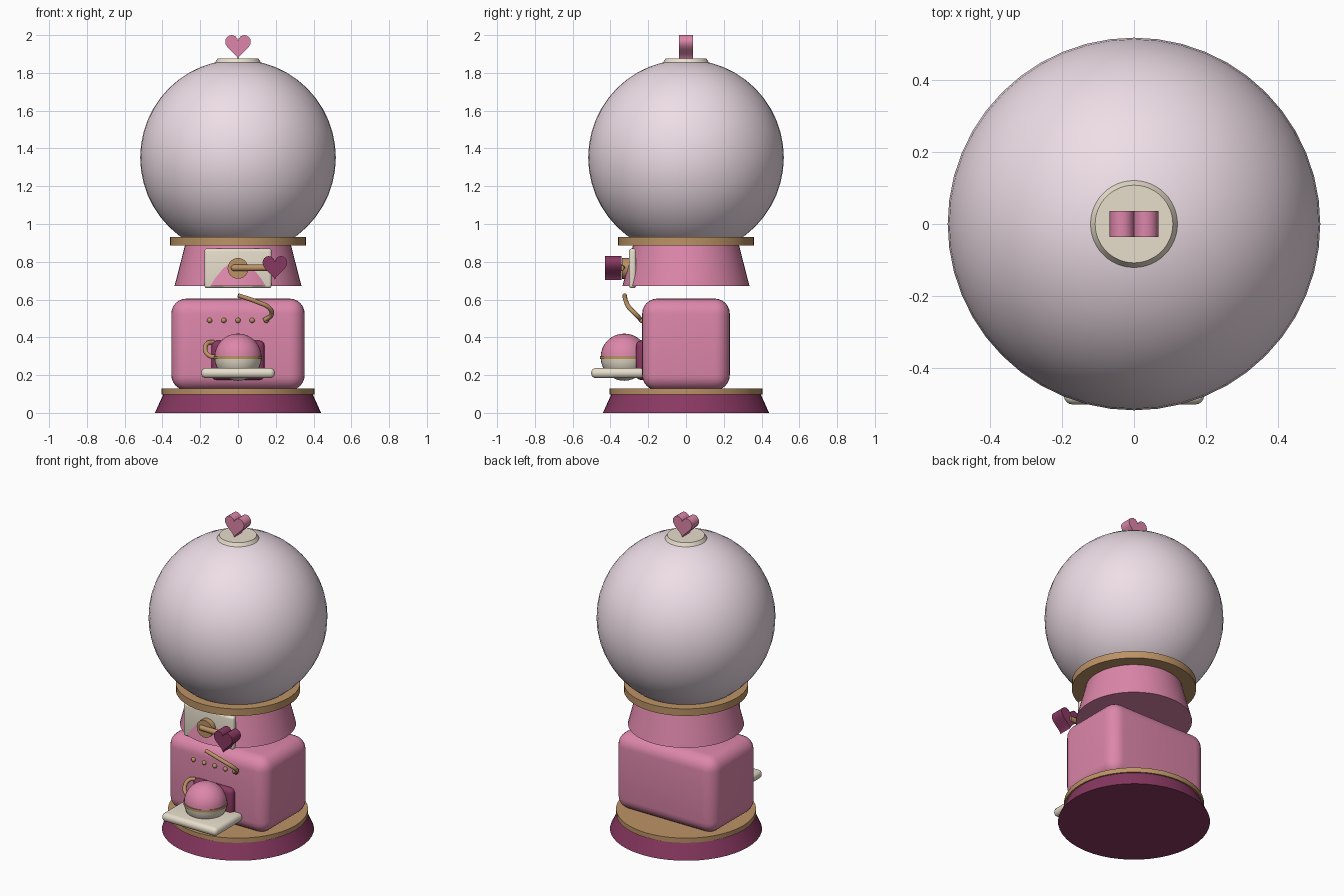
import bpy, bmesh, math
from mathutils import Matrix, Vector

if "Cube" in bpy.data.objects:
    bpy.data.objects.remove(bpy.data.objects["Cube"])


def mat(name, *rgb):
    m = bpy.data.materials.new(name)
    m.diffuse_color = (*rgb, 1)
    m.use_nodes = True
    m.node_tree.nodes["Principled BSDF"].inputs["Base Color"].default_value = m.diffuse_color
    return m


PINK = mat("pink", 0.72, 0.24, 0.40)
BERRY = mat("berry", 0.25, 0.04, 0.12)
GOLD = mat("gold", 0.50, 0.29, 0.13)
CREAM = mat("cream", 0.80, 0.73, 0.60)
GLASS = mat("globe_pink", 0.86, 0.73, 0.80)


def finish(name, bm, m, angle=35):
    bmesh.ops.recalc_face_normals(bm, faces=bm.faces[:])
    me = bpy.data.meshes.new(name)
    bm.to_mesh(me)
    bm.free()
    me.materials.append(m)
    o = bpy.data.objects.new(name, me)
    bpy.context.collection.objects.link(o)
    bpy.ops.object.select_all(action='DESELECT')
    o.select_set(True)
    bpy.context.view_layer.objects.active = o
    bpy.ops.object.shade_smooth_by_angle(angle=math.radians(angle))
    return o


def cone(name, m, z0, z1, r0, r1, centre=(0, 0), n=48):
    bm = bmesh.new()
    bmesh.ops.create_cone(bm, cap_ends=True, segments=n, radius1=r0, radius2=r1, depth=z1 - z0,
                          matrix=Matrix.Translation((*centre, (z0 + z1) / 2)))
    return finish(name, bm, m)


def rod(name, m, a, b, r, n=24):
    a, b = Vector(a), Vector(b)
    d = b - a
    bm = bmesh.new()
    bmesh.ops.create_cone(bm, cap_ends=True, segments=n, radius1=r, radius2=r, depth=d.length,
                          matrix=Matrix.Translation((a + b) / 2) @ d.to_track_quat('Z', 'Y').to_matrix().to_4x4())
    return finish(name, bm, m)


def ball(name, m, c, r, u=48, v=24, keep=0):
    # keep = +1 / -1 leaves only the upper / lower half
    bm = bmesh.new()
    bmesh.ops.create_uvsphere(bm, u_segments=u, v_segments=v, radius=r)
    if keep:
        bmesh.ops.bisect_plane(bm, geom=bm.verts[:] + bm.edges[:] + bm.faces[:], plane_co=(0, 0, 0),
                               plane_no=(0, 0, keep), clear_inner=True)
        bmesh.ops.holes_fill(bm, edges=[e for e in bm.edges if e.is_boundary])
    bmesh.ops.translate(bm, verts=bm.verts[:], vec=c)
    return finish(name, bm, m)


def rounded_box(name, m, lo, hi, bevel, seg=5):
    lo, hi = Vector(lo), Vector(hi)
    bm = bmesh.new()
    bmesh.ops.create_cube(bm, size=1, matrix=Matrix.Translation((lo + hi) / 2) @ Matrix.Diagonal((*(hi - lo), 1)))
    bmesh.ops.bevel(bm, geom=bm.edges[:], offset=bevel, segments=seg, profile=0.5, affect='EDGES')
    return finish(name, bm, m)


def heart(name, m, x, z0, z1, width, y0, y1, n=40):
    bm = bmesh.new()
    verts = []
    for i in range(n):
        t = 2 * math.pi * i / n
        h = 13 * math.cos(t) - 5 * math.cos(2 * t) - 2 * math.cos(3 * t) - math.cos(4 * t)
        verts.append(bm.verts.new((x + width / 2 * math.sin(t) ** 3, y0, z0 + (h + 17) / 28.9 * (z1 - z0))))
    f = bm.faces.new(verts)
    ext = bmesh.ops.extrude_face_region(bm, geom=[f], use_keep_orig=True)
    bmesh.ops.translate(bm, verts=[v for v in ext["geom"] if isinstance(v, bmesh.types.BMVert)], vec=(0, y1 - y0, 0))
    return finish(name, bm, m)


def tube(name, m, pts, r):
    cu = bpy.data.curves.new(name, 'CURVE')
    cu.dimensions = '3D'
    cu.bevel_depth, cu.bevel_resolution, cu.resolution_u = r, 3, 8
    cu.use_fill_caps = True
    s = cu.splines.new('BEZIER')
    s.bezier_points.add(len(pts) - 1)
    for p, c in zip(s.bezier_points, pts):
        p.co = c
        p.handle_left_type = p.handle_right_type = 'AUTO'
    cu.materials.append(m)
    o = bpy.data.objects.new(name, cu)
    bpy.context.collection.objects.link(o)
    return o


# Base and body
cone("base", BERRY, 0, 0.10, 0.44, 0.395)
cone("base_trim", GOLD, 0.098, 0.128, 0.405, 0.405)
rounded_box("body", PINK, (-0.353, -0.232, 0.12), (0.353, 0.232, 0.605), 0.08, 6)

# Neck, collar, globe and top
cone("neck", PINK, 0.672, 0.89, 0.336, 0.28)
cone("collar", GOLD, 0.887, 0.932, 0.36, 0.36)
ball("globe", GLASS, (0, 0, 1.352), 0.518)
cone("cap", CREAM, 1.845, 1.876, 0.127, 0.108)
heart("top_heart", PINK, 0, 1.872, 2.0, 0.135, -0.036, 0.036)

# Crank on its plate
rounded_box("crank_plate", CREAM, (-0.178, -0.302, 0.66), (0.178, -0.264, 0.87), 0.015, 4)
rod("crank_hub", GOLD, (0, -0.29, 0.765), (0, -0.338, 0.765), 0.055)
rod("crank_arm", GOLD, (-0.02, -0.338, 0.768), (0.195, -0.345, 0.768), 0.017, 16)
ball("crank_arm_end", GOLD, (-0.02, -0.338, 0.768), 0.017, 16, 8)
heart("crank_heart", BERRY, 0.195, 0.703, 0.83, 0.13, -0.43, -0.342)

# Front decoration
tube("front_swirl", GOLD, [(0, -0.325, 0.622), (0.1, -0.317, 0.588), (0.168, -0.297, 0.553),
                           (0.176, -0.262, 0.518), (0.14, -0.238, 0.492)], 0.012)
for i in range(5):
    ball(f"stud_{i + 1}", GOLD, (-0.15 + 0.075 * i, -0.234, 0.49), 0.014, 16, 8)

# Dispenser door and tray
rounded_box("door", BERRY, (-0.14, -0.265, 0.175), (0.14, -0.2, 0.382), 0.025, 4)
rounded_box("tray", CREAM, (-0.195, -0.502, 0.184), (0.195, -0.22, 0.238), 0.025, 4)

# Two-tone capsule
C = (0, -0.327, 0.295)
ball("capsule_top", PINK, C, 0.125, 32, 16, 1)
ball("capsule_bottom", CREAM, C, 0.125, 32, 16, -1)
cone("capsule_band", GOLD, 0.286, 0.302, 0.128, 0.128, (0, -0.327))
tube("capsule_hook", GOLD, [(-0.13, -0.24, 0.375), (-0.162, -0.262, 0.368), (-0.174, -0.287, 0.336),
                            (-0.155, -0.308, 0.305), (-0.11, -0.325, 0.293)], 0.012)
